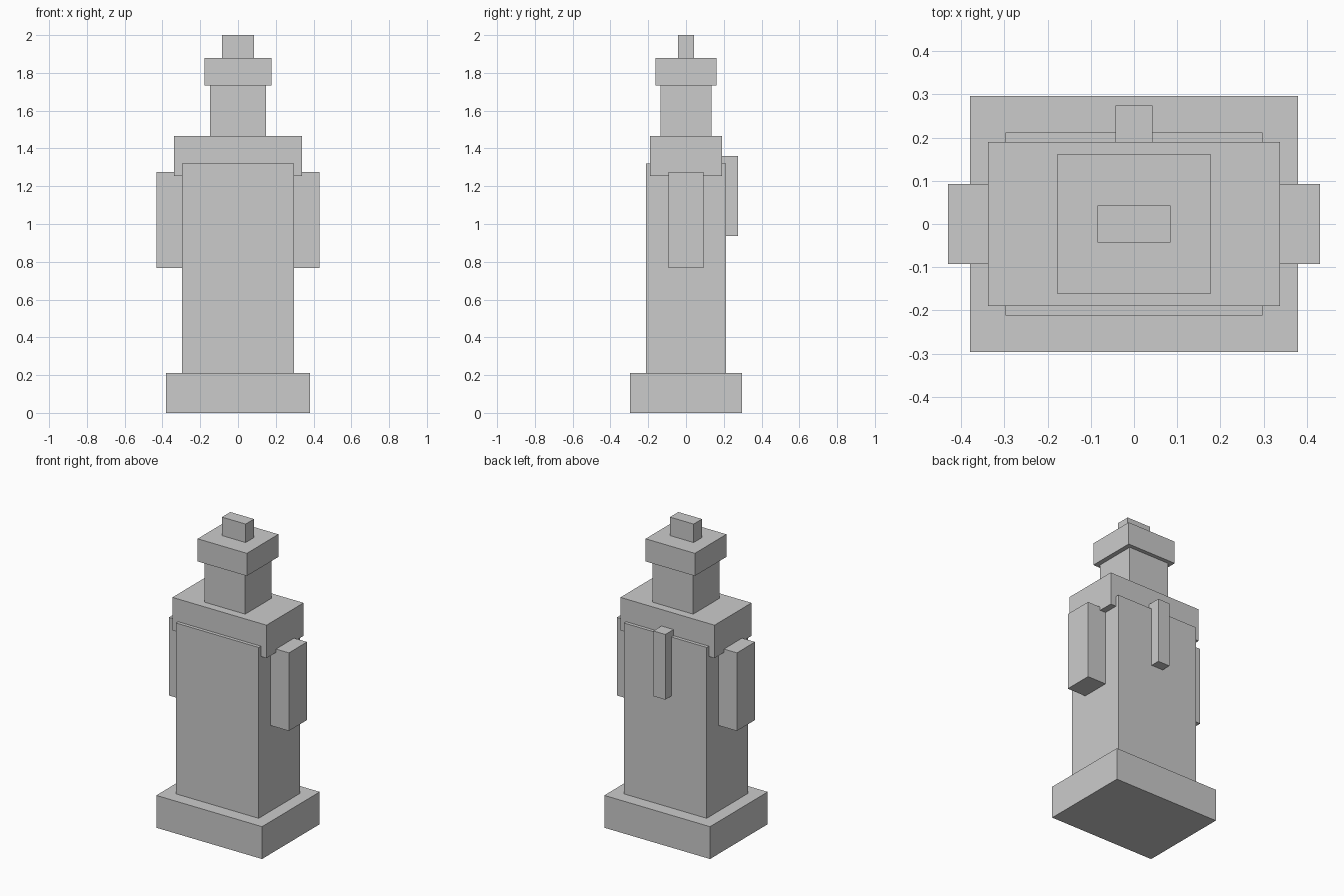
import bpy

if "Cube" in bpy.data.objects:
    bpy.data.objects.remove(bpy.data.objects["Cube"])


def block(name, x, y, z):
    """Box from (min, max) ranges along each axis."""
    ranges = (x, y, z)
    bpy.ops.mesh.primitive_cube_add(size=1, location=[(a + b) / 2 for a, b in ranges])
    ob = bpy.context.object
    ob.name = name
    ob.scale = [b - a for a, b in ranges]
    bpy.ops.object.transform_apply(location=False, rotation=False, scale=True)
    return ob


def centred(name, half_x, half_y, z):
    return block(name, (-half_x, half_x), (-half_y, half_y), z)


# Central stack, bottom to top
centred("base", 0.38, 0.296, (0, 0.21))
centred("robe", 0.297, 0.212, (0.21, 1.32))
centred("shoulders", 0.338, 0.19, (1.253, 1.467))
centred("head", 0.147, 0.136, (1.467, 1.733))
centred("cap", 0.177, 0.162, (1.733, 1.88))
centred("cap_top", 0.085, 0.043, (1.88, 2.0))

# Arms, sunk into the robe on both sides
for side, s in (("left", -1), ("right", 1)):
    block(f"{side}_arm", sorted((s * 0.245, s * 0.431)), (-0.093, 0.093), (0.768, 1.275))

# Narrow strip down the back
block("back_braid", (-0.043, 0.043), (0.189, 0.274), (0.936, 1.36))
